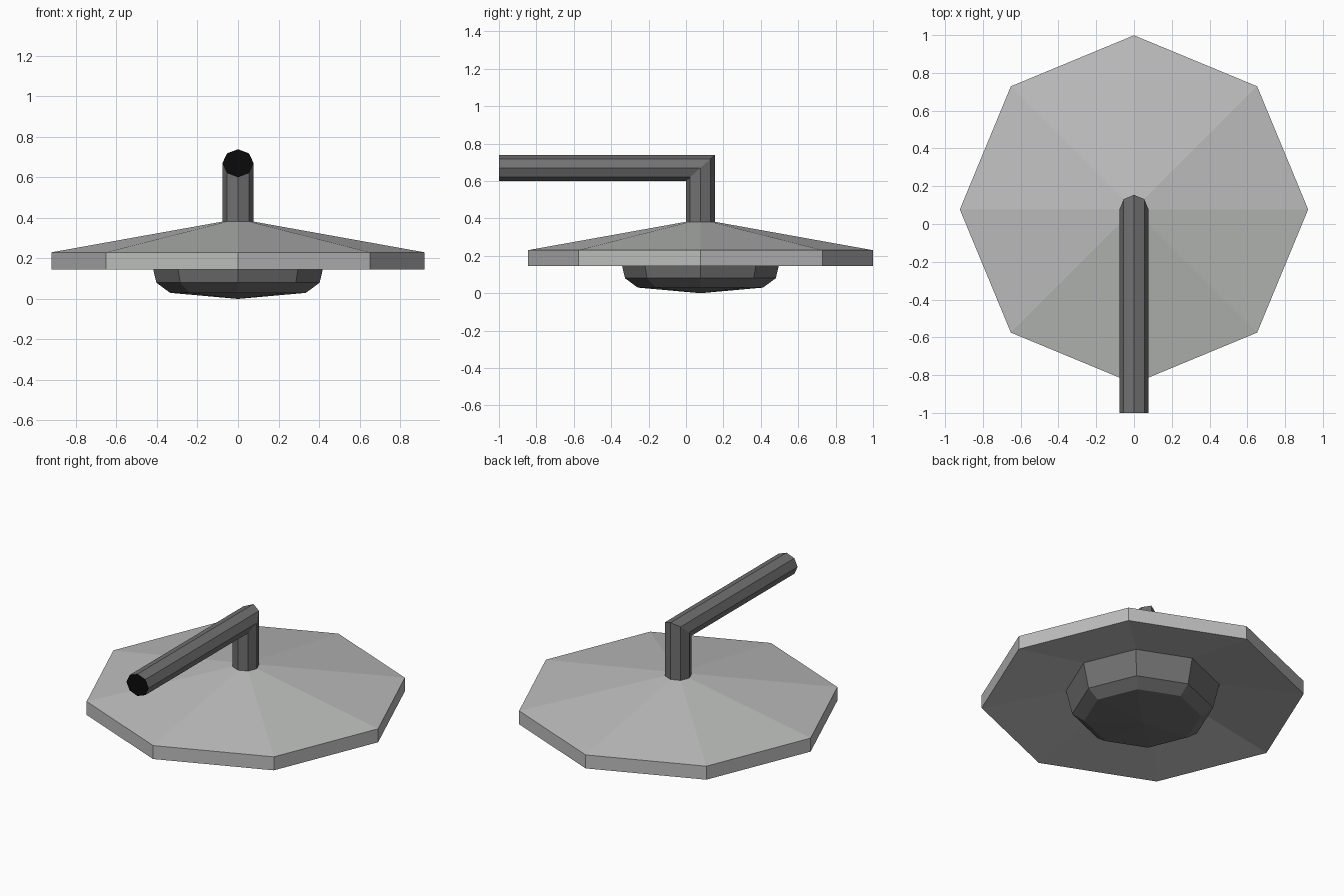
import bpy, bmesh, math
from mathutils import Vector

if "Cube" in bpy.data.objects:
    bpy.data.objects.remove(bpy.data.objects["Cube"])

CY = 0.077   # y of the lamp axis
SIDES = 8


def material(name, rgb):
    m = bpy.data.materials.new(name)
    m.diffuse_color = (*rgb, 1)
    m.use_nodes = True
    m.node_tree.nodes["Principled BSDF"].inputs["Base Color"].default_value = m.diffuse_color
    return m


LIGHT = material("pale grey enamel", (0.50, 0.51, 0.50))
DARK = material("dark grey metal", (0.165, 0.165, 0.165))
BLACK = material("black pipe end", (0.003, 0.003, 0.003))


def finish(name, bm, mats):
    bmesh.ops.recalc_face_normals(bm, faces=bm.faces)
    me = bpy.data.meshes.new(name)
    bm.to_mesh(me)
    bm.free()
    for m in mats:
        me.materials.append(m)
    ob = bpy.data.objects.new(name, me)
    bpy.context.collection.objects.link(ob)


def bridge(bm, a, b):
    n = len(a)
    return [bm.faces.new((a[i], a[(i + 1) % n], b[(i + 1) % n], b[i])) for i in range(n)]


def lathe(name, profile, mat, closed):
    """Octagonal lathe of (radius, z) points around the lamp axis."""
    bm = bmesh.new()
    rings = []
    for r, z in profile:
        rings.append([bm.verts.new((r * math.cos(i * math.tau / SIDES),
                                    CY + r * math.sin(i * math.tau / SIDES), z))
                      for i in range(SIDES)])
    for a, b in zip(rings, rings[1:]):
        bridge(bm, a, b)
    if closed:
        bridge(bm, rings[-1], rings[0])
    bmesh.ops.remove_doubles(bm, verts=bm.verts, dist=1e-4)
    finish(name, bm, [mat])


# Shade: sloped top, straight rim, hollow underside parallel to the top
lathe("shade", [(0.07, 0.383), (0.922, 0.23), (0.922, 0.145), (0.07, 0.30)], LIGHT, True)

# Lamp bowl hanging under the shade
lathe("lamp_bowl", [(0.44, 0.235), (0.403, 0.08), (0.335, 0.03), (0.0, 0.0)], DARK, False)

# Bent arm: vertical stem, mitred elbow, horizontal pipe with a black end
bm = bmesh.new()
R, RZ, ZC = 0.077, 0.069, 0.67
rings = [[], [], []]
for i in range(SIDES):
    c, s = math.cos(i * math.tau / SIDES), math.sin(i * math.tau / SIDES)
    rings[0].append(bm.verts.new((R * c, CY + R * s, 0.37)))
    rings[1].append(bm.verts.new((R * c, CY + R * s, ZC + RZ * s)))
    rings[2].append(bm.verts.new((R * c, -1.0, ZC + RZ * s)))
bridge(bm, rings[0], rings[1])
bridge(bm, rings[1], rings[2])
bm.faces.new(rings[0])
bm.faces.new(rings[2]).material_index = 1
finish("arm", bm, [DARK, BLACK])
